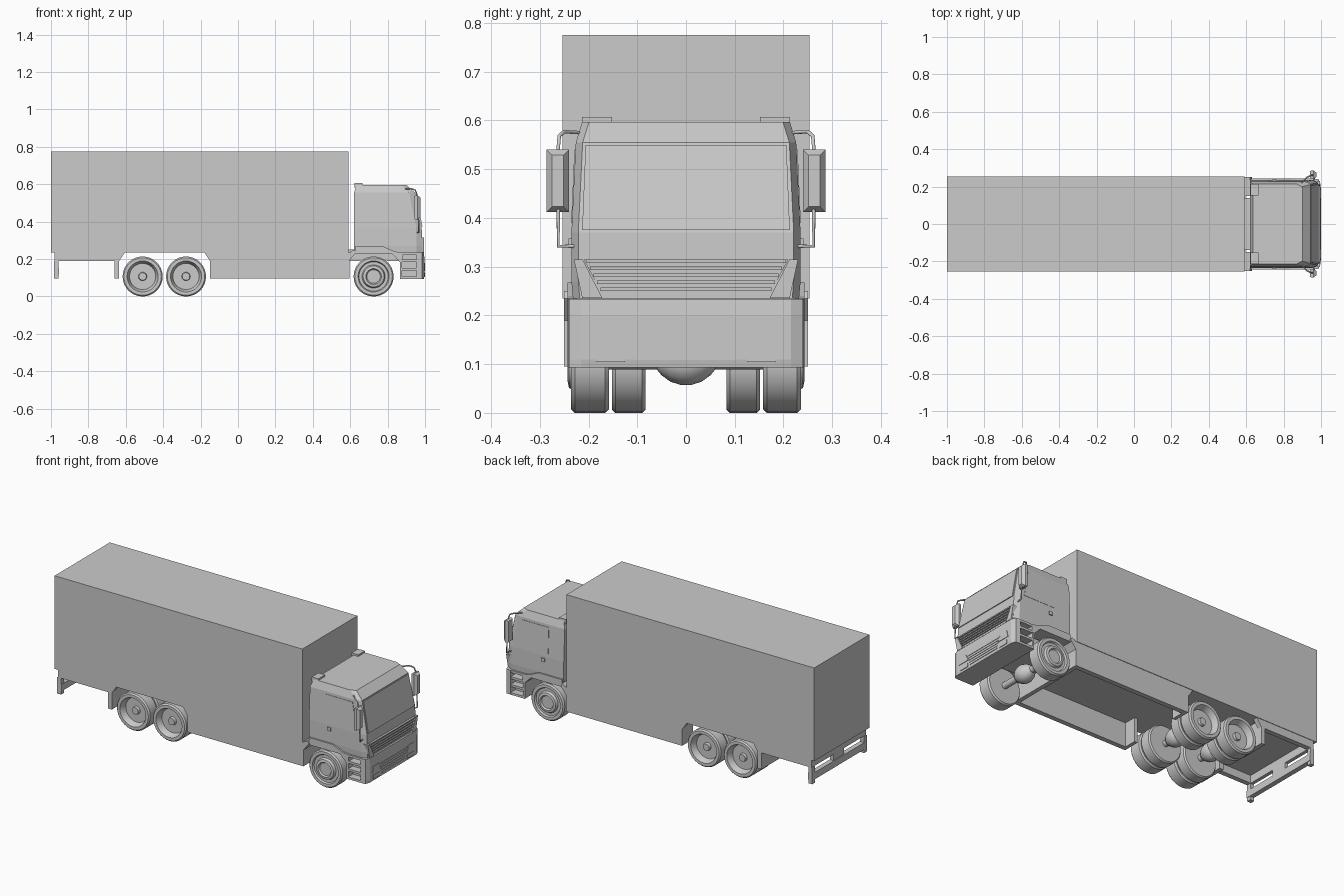
import bpy, bmesh, math


def loft(name, rings, smooth=False):
    bm = bmesh.new()
    vr = [[bm.verts.new(p) for p in ring] for ring in rings]
    n = len(vr[0])
    for a, b in zip(vr, vr[1:]):
        for i in range(n):
            j = (i + 1) % n
            bm.faces.new((a[i], a[j], b[j], b[i]))
    bm.faces.new(vr[0])
    bm.faces.new(vr[-1])
    bmesh.ops.recalc_face_normals(bm, faces=bm.faces)
    me = bpy.data.meshes.new(name)
    bm.to_mesh(me)
    bm.free()
    ob = bpy.data.objects.new(name, me)
    bpy.context.collection.objects.link(ob)
    if smooth:
        bpy.ops.object.select_all(action='DESELECT')
        ob.select_set(True)
        bpy.context.view_layer.objects.active = ob
        bpy.ops.object.shade_smooth_by_angle(angle=math.radians(30))
    return ob


def box(name, x0, x1, y0, y1, z0, z1):
    return loft(name, [[(x0, y0, z), (x1, y0, z), (x1, y1, z), (x0, y1, z)] for z in (z0, z1)])


def prism_y(name, pts, y0, y1):
    return loft(name, [[(x, y, z) for x, z in pts] for y in (y0, y1)])


def prism_x(name, pts, x0, x1):
    return loft(name, [[(x, y, z) for y, z in pts] for x in (x0, x1)])


def lathe_y(name, prof, cx, cz, side, n=32):
    ring = lambda r, y: [(cx + r * math.cos(2 * math.pi * i / n), side * y,
                          cz + r * math.sin(2 * math.pi * i / n)) for i in range(n)]
    return loft(name, [ring(r, y) for r, y in prof], True)


# Cargo box
box("cargo_box", -1, 0.59, -0.253, 0.253, 0.235, 0.775)

# Skirts, rear valance, mudflaps, underrun bar
for s in (-1, 1):
    ya, yb = s * 0.222, s * 0.25
    prism_y("side_skirt", [(-0.18, 0.235), (-0.15, 0.19), (-0.15, 0.095), (0.595, 0.095),
                           (0.595, 0.235)], ya, yb)
    prism_y("rear_side_rail", [(-0.98, 0.235), (-0.98, 0.19), (-0.635, 0.19), (-0.605, 0.235)], ya, yb)
    box("mudflap", -0.66, -0.635, s * 0.08, yb, 0.095, 0.235)
    box("skirt_rear_return", -0.15, -0.13, s * 0.15, ya, 0.095, 0.235)
    box("underrun_end_post", -0.985, -0.96, s * 0.225, s * 0.25, 0.095, 0.19)
box("skirt_front_wall", 0.57, 0.595, -0.222, 0.222, 0.095, 0.235)
box("rear_valance", -0.98, -0.96, -0.222, 0.222, 0.19, 0.235)
box("underrun_bar", -0.985, -0.957, -0.25, 0.25, 0.115, 0.155)
box("underrun_middle_post", -0.98, -0.96, -0.05, 0.05, 0.15, 0.195)
box("chassis_deck", 0.59, 0.86, -0.14, 0.14, 0.19, 0.25)

# Wheels
CZ, R = 0.107, 0.107
REAR = [(0.078, 0.158), (0.10, 0.158), (R, 0.166), (R, 0.228), (0.10, 0.236), (0.083, 0.236),
        (0.078, 0.226), (0.07, 0.2), (0.023, 0.2), (0.02, 0.215)]
FRONT = REAR[:6] + [(0.078, 0.226), (0.062, 0.226), (0.056, 0.24), (0.042, 0.243), (0.036, 0.234)]
INNER = [(0.078, 0.083), (0.10, 0.083), (R, 0.09), (R, 0.145), (0.10, 0.152), (0.078, 0.152)]
AXLE = [(0.018, -0.17), (0.018, -0.06), (0.03, -0.05), (0.043, -0.032), (0.05, -0.01),
        (0.05, 0.01), (0.043, 0.032), (0.03, 0.05), (0.018, 0.06), (0.018, 0.17)]
for cx in (-0.51, -0.278, 0.725):
    lathe_y("axle", AXLE, cx, CZ, 1, 16)
    for s in (-1, 1):
        if cx > 0:
            lathe_y("front_wheel", FRONT, cx, CZ, s)
        else:
            lathe_y("rear_outer_wheel", REAR, cx, CZ, s)
            lathe_y("rear_inner_wheel", INNER, cx, CZ, s)

# Cab shell lofted through height levels: z, rear x, front x, half width
LEVELS = [(0.235, 0.62, 0.985, 0.232), (0.27, 0.62, 0.985, 0.235), (0.37, 0.62, 0.982, 0.235),
          (0.555, 0.62, 0.945, 0.226), (0.597, 0.635, 0.90, 0.213)]
loft("cab", [[(xr, -w, z), (xf - 0.03, -w, z), (xf, -w + 0.014, z), (xf, w - 0.014, z),
              (xf - 0.03, w, z), (xr, w, z)] for z, xr, xf, w in LEVELS])

# Windshield panel
prism = [(0.984, 0.375, 0.213), (0.948, 0.55, 0.206)]
loft("windshield", [[(x - 0.006, -w, z), (x + 0.002, -w, z), (x + 0.002, w, z), (x - 0.006, w, z)]
                    for x, z, w in prism])

# Upper grille: panel, slats and slanted cheeks
prism_x("grille_panel", [(-0.21, 0.315), (0.21, 0.315), (0.17, 0.24), (-0.17, 0.24)], 0.97, 0.988)
for i in range(5):
    z = 0.25 + i * 0.0145
    w = 0.17 + (z - 0.24) * 0.5
    box("grille_slat", 0.975, 0.995, -w, w, z, z + 0.007)

# Front bumper with lamps and lower slats
loft("bumper", [[(0.955, -0.243, z), (0.985, -0.24, z), (1 - d, -0.215, z), (1 - d, 0.215, z),
                 (0.985, 0.24, z), (0.955, 0.243, z)]
                for z, d in ((0.093, 0.006), (0.11, 0.003), (0.2, 0.003), (0.234, 0.006))])
box("step_core", 0.865, 0.96, -0.2, 0.2, 0.093, 0.24)
for i in range(5):
    z = 0.108 + i * 0.014
    w = 0.105 + i * 0.006
    box("lower_slat", 0.99, 0.9995, -w, w, z, z + 0.007)

for s in (-1, 1):
    prism_x("grille_cheek", [(s * 0.212, 0.315), (s * 0.23, 0.315), (s * 0.213, 0.236),
                             (s * 0.172, 0.236)], 0.955, 0.994)
    prism_x("headlight", [(s * 0.137, 0.178), (s * 0.185, 0.178), (s * 0.195, 0.14),
                          (s * 0.12, 0.14)], 0.98, 1.0)
    box("fog_light", 0.98, 0.9995, s * 0.125, s * 0.185, 0.104, 0.126)

    # Cab steps
    for z in (0.093, 0.14, 0.185, 0.222):
        box("step", 0.865, 0.96, s * 0.195, s * 0.242, z, z + 0.013)
    box("step_post", 0.865, 0.877, s * 0.195, s * 0.242, 0.093, 0.235)

    # Front wheel fender
    prism_y("front_fender", [(0.595, 0.19), (0.63, 0.235), (0.62, 0.25), (0.595, 0.235)],
            s * 0.15, s * 0.25)
    prism_y("fender_top", [(0.595, 0.235), (0.62, 0.226), (0.825, 0.226), (0.865, 0.185),
                           (0.88, 0.19), (0.88, 0.235), (0.84, 0.24), (0.775, 0.268),
                           (0.625, 0.268), (0.625, 0.24)], s * 0.15, s * 0.243)

    # Side window, door handle and roof corner block
    loft("side_window", [[(x, s * y0, z), (x, s * (y0 - 0.01), z), (x2, s * (y0 - 0.01), z),
                          (x2, s * y0, z)]
                         for x, x2, y0, z in ((0.72, 0.925, 0.2355, 0.39), (0.72, 0.895, 0.229, 0.54))])
    box("door_handle", 0.74, 0.762, s * 0.23, s * 0.241, 0.338, 0.358)
    box("roof_corner_block", 0.622, 0.665, s * 0.152, s * 0.213, 0.58, 0.607)

    # Side mirror
    ring = lambda x, d: [(x, s * (0.24 + d), 0.412 + d), (x, s * (0.286 - d), 0.412 + d),
                         (x, s * (0.286 - d), 0.54 - d), (x, s * (0.24 + d), 0.54 - d)]
    loft("side_mirror", [ring(0.942, 0.004), ring(0.948, 0), ring(0.96, 0), ring(0.975, 0.011)])
    cu = bpy.data.curves.new("mirror_arm", 'CURVE')
    cu.dimensions = '3D'
    cu.bevel_depth = 0.004
    cu.bevel_resolution = 1
    cu.use_fill_caps = True
    sp = cu.splines.new('POLY')
    path = [(0.895, 0.22, 0.575), (0.925, 0.25, 0.577), (0.948, 0.26, 0.568), (0.956, 0.262, 0.545),
            (0.965, 0.262, 0.41), (0.967, 0.262, 0.342), (0.96, 0.225, 0.342)]
    sp.points.add(len(path) - 1)
    for p, (x, y, z) in zip(sp.points, path):
        p.co = (x, s * y, z, 1)
    arm = bpy.data.objects.new("mirror_arm", cu)
    bpy.context.collection.objects.link(arm)
    bpy.ops.object.select_all(action='DESELECT')
    arm.select_set(True)
    bpy.context.view_layer.objects.active = arm
    bpy.ops.object.convert(target='MESH')
